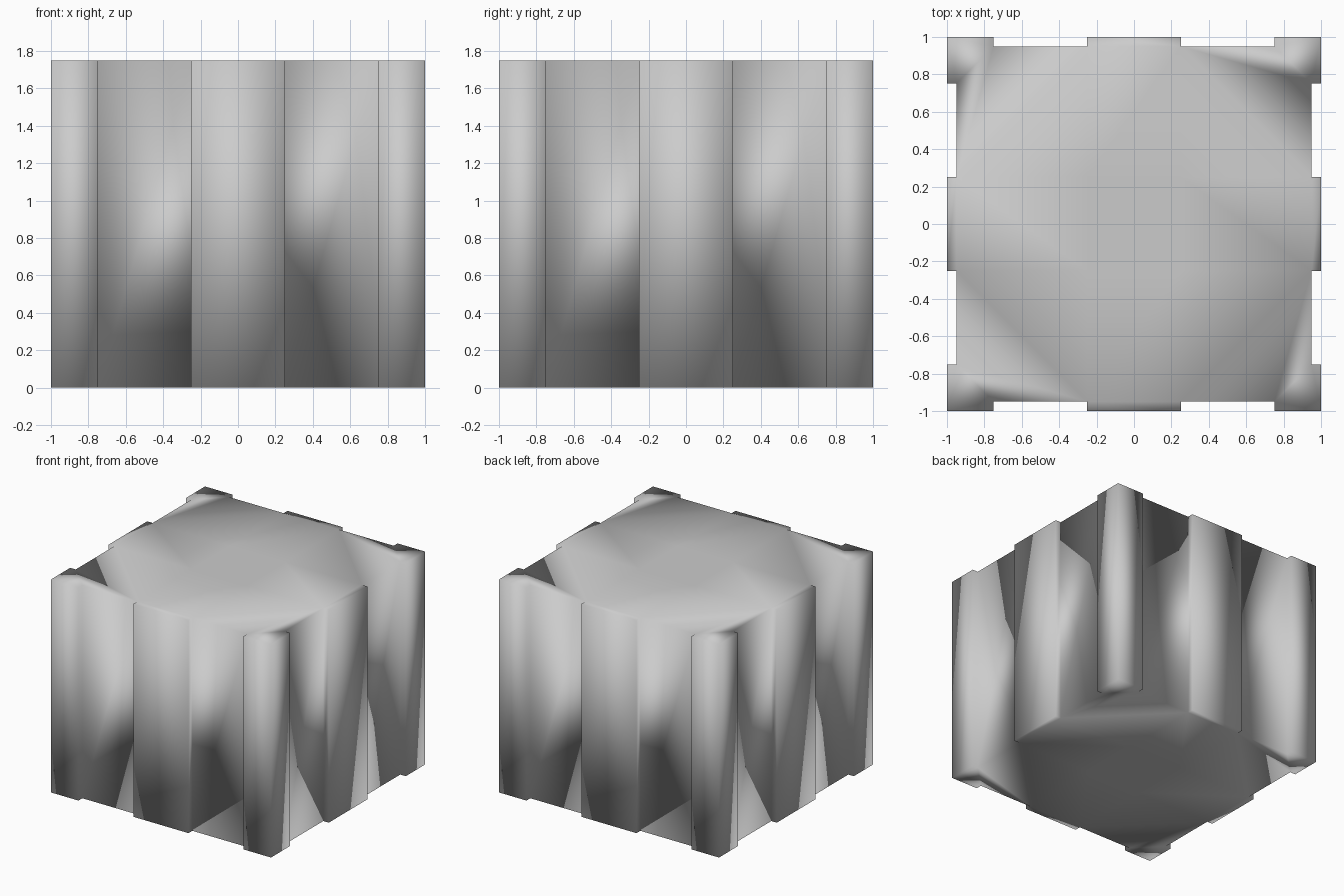
import bpy, bmesh
from mathutils import Matrix

if "Cube" in bpy.data.objects:
    bpy.data.objects.remove(bpy.data.objects["Cube"])

H = 1.75           # height
OUT, REC = 1.0, 0.95   # pillar face, recessed panel face
A, B = 0.25, 0.75      # pillar edges

# One side of the notched outline, from its left corner (rotated for the other sides)
side = [(-OUT, -OUT), (-B, -OUT), (-B, -REC), (-A, -REC), (-A, -OUT),
        (A, -OUT), (A, -REC), (B, -REC), (B, -OUT)]
N = len(side)


def turn(p, k):
    x, y = p
    for _ in range(k):
        x, y = -y, x
    return x, y


bm = bmesh.new()
outline = [turn(p, k) for k in range(4) for p in side]
core = [turn((-A, -A), k) for k in range(4)]


# Flat cap: centre square, four arms to the middle pillars, four corner pieces
def cap(z):
    ring = [bm.verts.new((x, y, z)) for x, y in outline]
    mid = [bm.verts.new((x, y, z)) for x, y in core]
    bm.faces.new(mid)
    for k in range(4):
        r = [ring[(k * N + i) % len(ring)] for i in range(-3, N)]
        bm.faces.new([mid[k]] + r[6:10] + [mid[(k + 1) % 4]])
        bm.faces.new([mid[k]] + r[0:7])
    return ring


bottom, top = cap(0.0), cap(H)

# Walls: pillars, notch sides and recessed panels
n = len(outline)
for i in range(n):
    j = (i + 1) % n
    bm.faces.new((bottom[i], bottom[j], top[j], top[i]))

bmesh.ops.recalc_face_normals(bm, faces=bm.faces[:])
for f in bm.faces:
    f.smooth = True

mesh = bpy.data.meshes.new("pillared_block")
bm.to_mesh(mesh)
bm.free()
block = bpy.data.objects.new("pillared_block", mesh)
bpy.context.collection.objects.link(block)
